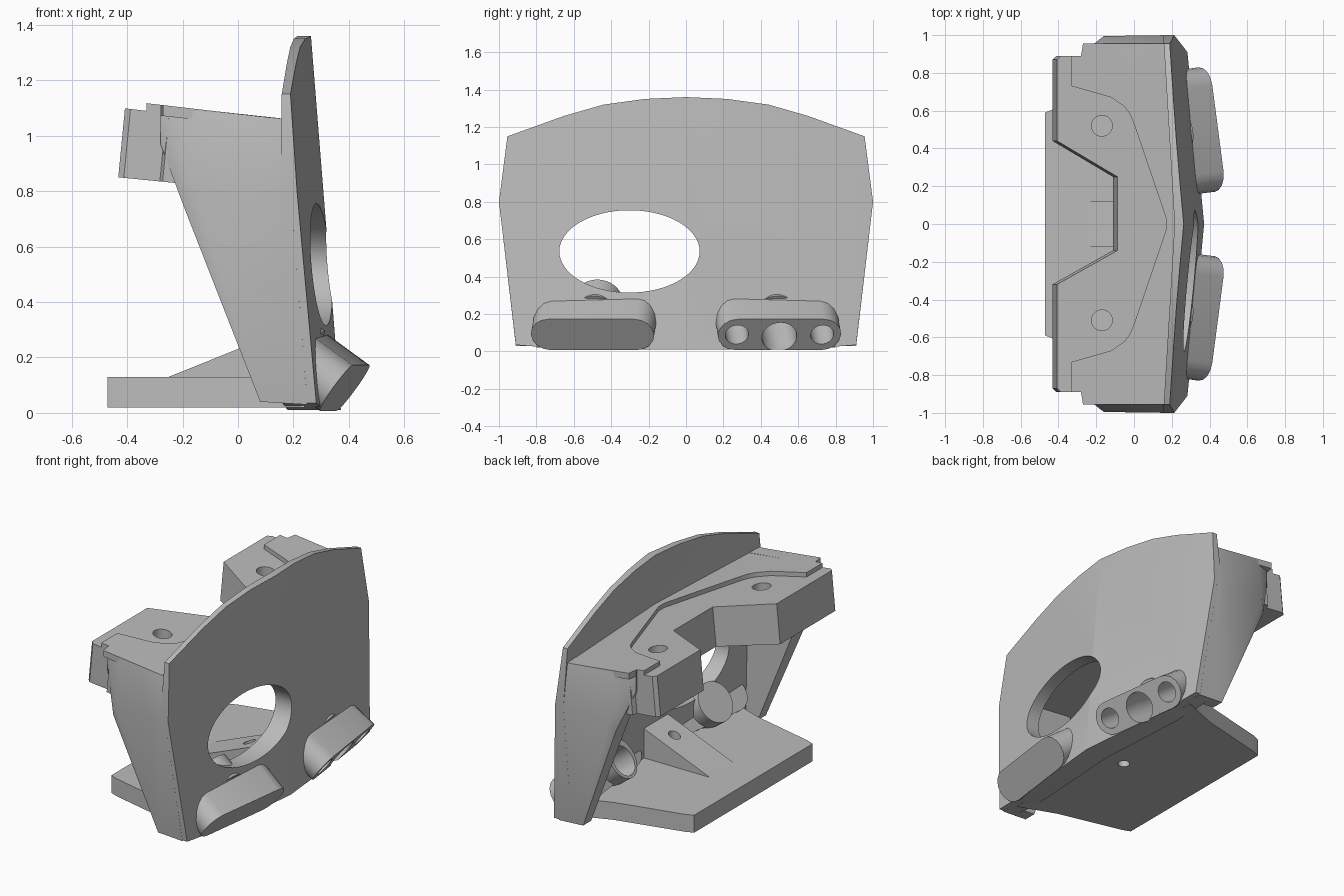
import bpy, bmesh, math
from mathutils import Vector

cube = bpy.data.objects.get("Cube")
if cube:
    bpy.data.objects.remove(cube)

grey = bpy.data.materials.new("plain grey")
grey.use_nodes = True
grey.diffuse_color = (0.5, 0.5, 0.5, 1)
grey.node_tree.nodes["Principled BSDF"].inputs["Base Color"].default_value = (0.5, 0.5, 0.5, 1)


def finish(name, bm):
    bmesh.ops.recalc_face_normals(bm, faces=bm.faces)
    mesh = bpy.data.meshes.new(name)
    bm.to_mesh(mesh)
    bm.free()
    mesh.materials.append(grey)
    obj = bpy.data.objects.new(name, mesh)
    bpy.context.collection.objects.link(obj)
    return obj


def loft(name, outline, near, far, fold=None):
    """Solid between two mappings of one outline; caps may fold at a point index."""
    bm = bmesh.new()
    a = [bm.verts.new(near(*p)) for p in outline]
    b = [bm.verts.new(far(*p)) for p in outline]
    n = len(a)
    for i in range(n):
        j = (i + 1) % n
        bm.faces.new((a[i], a[j], b[j], b[i]))
    for ring in (a, b):
        if fold:
            bm.faces.new(ring[:fold + 1])
            bm.faces.new(ring[fold:] + ring[:1])
        else:
            bm.faces.new(ring)
    return finish(name, bm)


def hull(name, points):
    bm = bmesh.new()
    for p in points:
        bm.verts.new(p)
    bmesh.ops.convex_hull(bm, input=bm.verts)
    return finish(name, bm)


def rod(name, start, end, radius, sides=32):
    start, end = Vector(start), Vector(end)
    bm = bmesh.new()
    bmesh.ops.create_cone(bm, cap_ends=True, segments=sides, radius1=radius,
                          radius2=radius, depth=(end - start).length)
    turn = (end - start).to_track_quat("Z", "Y").to_matrix().to_4x4()
    turn.translation = (start + end) / 2
    bm.transform(turn)
    return finish(name, bm)


def cut(obj, cutters):
    for c in cutters:
        mod = obj.modifiers.new("cut", "BOOLEAN")
        mod.operation = "DIFFERENCE"
        mod.solver = "EXACT"
        mod.object = c
    graph = bpy.context.evaluated_depsgraph_get()
    mesh = bpy.data.meshes.new_from_object(obj.evaluated_get(graph))
    obj.modifiers.clear()
    obj.data = mesh


def mirrored(half):
    return half + [(x, -y) for x, y in reversed(half)]


# Face plate, folded along its middle, with an arched top
right = [(0, 0.01), (0.6, 0.01), (0.91, 0.035), (1, 0.8), (0.955, 1.15),
         (0.65, 1.26), (0.44, 1.32), (0.22, 1.35), (0, 1.36)]
left = [(-y, z) for y, z in reversed(right[1:-1])]
plate = loft("face_plate", right + left,
             lambda y, z: (0.372 - 0.08 * z - 0.095 * abs(y), y, z),
             lambda y, z: (0.215 - 0.06 * abs(y), y, z), fold=len(right) - 1)

# Side walls
for s, side in ((1, "back"), (-1, "front")):
    outer = [(0.18, 0.955, 1.06), (-0.16, 0.955, 1.09), (-0.28, 0.9, 1.11),
             (-0.28, 0.9, 0.97), (-0.19, 0.97, 0.73), (-0.16, 0.995, 0.8),
             (0.19, 1, 0.8), (0.08, 0.91, 0.04), (0.25, 0.91, 0.03)]
    inner = [(x, 0.86 if z > 0.5 else 0.83, z) for x, y, z in outer]
    hull(side + "_side_wall", [(x, s * y, z) for x, y, z in outer + inner])

# Thick top block with a lopsided notch
block = loft("top_block",
             [(0.16, 0.92), (-0.26, 0.92), (-0.27, 0.89), (-0.4, 0.89), (-0.42, 0.87),
              (-0.42, 0.44), (-0.1, 0.25), (-0.1, -0.14), (-0.42, -0.32),
              (-0.42, -0.87), (-0.4, -0.89), (-0.27, -0.89), (-0.26, -0.92),
              (0.16, -0.92), (0.2, 0)],
             lambda x, y: (x + 0.012, y, 1.05 - 0.116 * x),
             lambda x, y: (x - 0.012, y, 0.808 - 0.1 * x))

# Raised rim on top of the block
rim = loft("top_rim",
           mirrored([(0.17, 0.03), (0, 0.53), (-0.02, 0.58), (-0.05, 0.62), (-0.12, 0.67),
                     (-0.33, 0.73), (-0.33, 0.89), (-0.28, 0.89), (-0.27, 0.955),
                     (0.17, 0.955), (0.22, 0.03)]),
           lambda x, y: (x, y, 1.079 - 0.116 * x),
           lambda x, y: (x, y, 1.04 - 0.116 * x))

# Floor with a ramp up to the face plate
floor = loft("floor", mirrored([(-0.47, 0.59), (-0.42, 0.61), (0, 0.71), (0.24, 0.8)]),
             lambda x, y: (x, y, 0.02), lambda x, y: (x, y, 0.13))
ramp = loft("ramp", [(-0.25, 0.1), (-0.25, 0.13), (0.21, 0.315), (0.21, 0.1)],
            lambda x, z: (x, -0.12, z), lambda x, z: (x, 0.12, z))

cutters, through = [], []


def hole(*args):
    c = rod("hole_cutter", *args)
    c.hide_render = True
    cutters.append(c)
    return c


# Slanted screw lugs and the bosses behind them
drills, lugs = [], []
for s, side in ((1, "back"), (-1, "front")):
    centre = Vector((0.385, 0.5 * s, 0.09))
    along = Vector((-0.13 * s, 1, 0)).normalized()
    out = Vector((0.81, 0.105 * s, -0.59)).normalized()
    up = out.cross(along).normalized()
    if up.z < 0:
        up = -up
    r, reach = 0.102, 0.23
    outline = []
    for end in (1, -1):
        for i in range(9):
            t = math.pi * i / 8 - math.pi / 2
            outline.append((end * (reach + r * math.cos(t)), end * r * math.sin(t)))
    lug = loft(side + "_screw_lug", outline,
               lambda a, b: centre + along * a + up * b,
               lambda a, b: centre + along * a + up * b - out * 0.24)
    boss = rod(side + "_boss", centre - out * 0.18, centre - out * 0.33, 0.125)
    low = centre - up * 0.015
    bore = hole(low + out * 0.1, low - out * 0.45, 0.094)
    screws = [hole(centre + along * k + out * 0.1, centre + along * k - out * 0.18, 0.062)
              for k in (-reach, reach)]
    cut(lug, [bore] + screws)
    cut(boss, [bore])
    drills += [bore] + screws

# Large oval window through the plate
window = loft("window_cutter",
              [(-0.302 + 0.375 * math.cos(math.tau * i / 64),
                0.535 + 0.22 * math.sin(math.tau * i / 64)) for i in range(64)],
              lambda y, z: (0, y, z), lambda y, z: (0.6, y, z))
cutters.append(window)
cut(plate, [window] + drills)

# Mounting holes in the top and the floor
top_holes = [hole((-0.17, y, 0.6), (-0.17, y, 1.3), 0.055) for y in (0.52, -0.51)]
cut(block, top_holes)
floor_holes = [hole((-0.28, y, -0.1), (-0.28, y, 0.3), 0.075) for y in (0.5, -0.5)]
sinks = [hole((-0.28, y, 0.1), (-0.28, y, 0.3), 0.11) for y in (0.5, -0.5)]
pin = hole((0.08, 0, -0.1), (0.08, 0, 0.4), 0.035)
cut(floor, drills + floor_holes + sinks + [pin])
cut(ramp, [pin])

for c in cutters:
    bpy.data.objects.remove(c)

# Smooth the round parts, keep the edges crisp
bpy.ops.object.select_all(action="DESELECT")
for obj in bpy.context.collection.objects:
    if obj.type == "MESH":
        obj.select_set(True)
        bpy.context.view_layer.objects.active = obj
bpy.ops.object.shade_smooth_by_angle(angle=math.radians(25))
